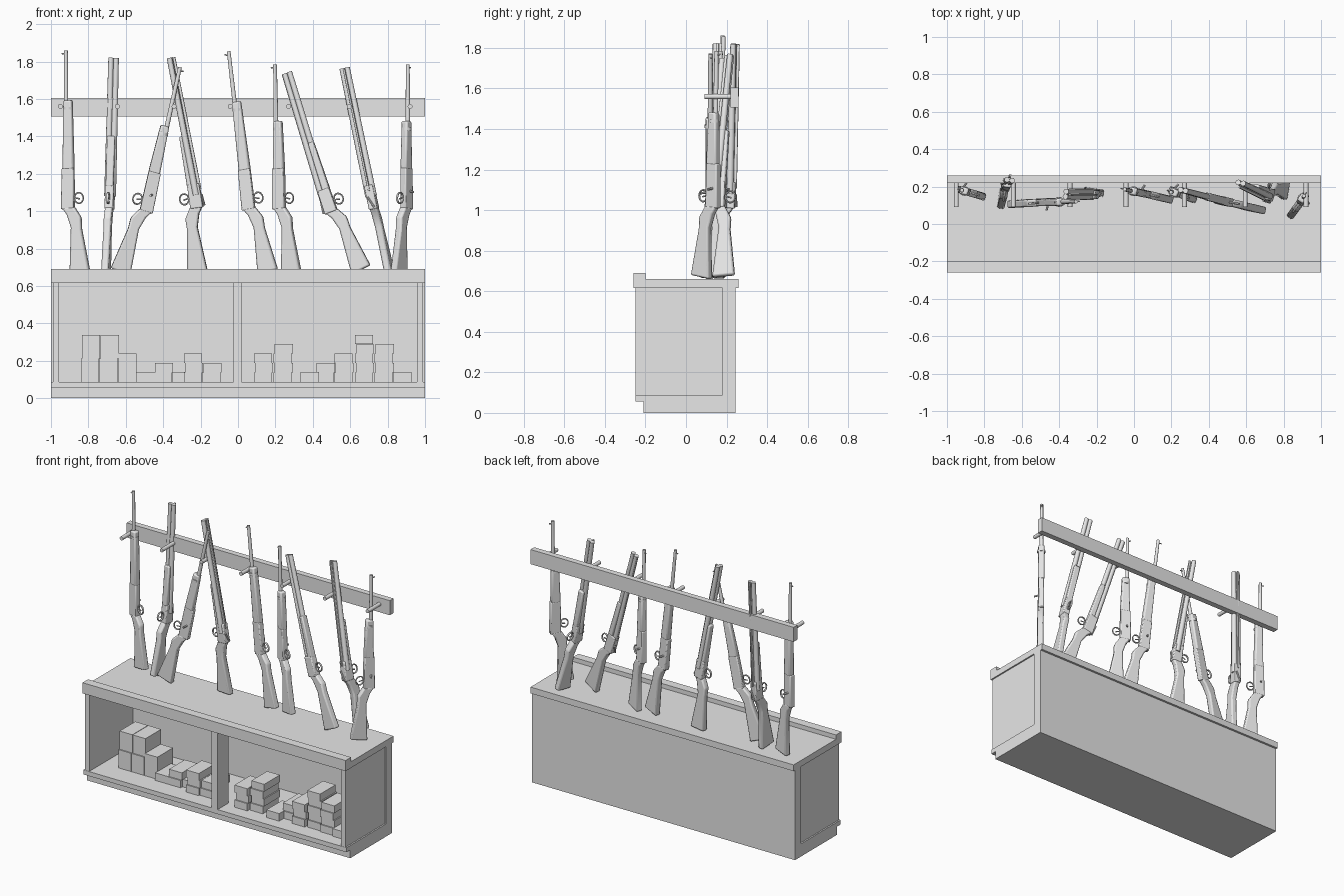
import bpy, bmesh, math
from mathutils import Vector, Matrix

if "Cube" in bpy.data.objects:
    bpy.data.objects.remove(bpy.data.objects["Cube"], do_unlink=True)

grey = bpy.data.materials.new("plain_grey")
grey.use_nodes = True
grey.diffuse_color = (0.8, 0.8, 0.8, 1)
grey.node_tree.nodes["Principled BSDF"].inputs["Base Color"].default_value = (0.8, 0.8, 0.8, 1)


def finish(name, bm, matrix=None, smooth=False, bevel=0):
    bmesh.ops.recalc_face_normals(bm, faces=bm.faces)
    mesh = bpy.data.meshes.new(name)
    bm.to_mesh(mesh)
    bm.free()
    ob = bpy.data.objects.new(name, mesh)
    bpy.context.collection.objects.link(ob)
    mesh.materials.append(grey)
    if matrix:
        ob.matrix_world = matrix
    if bevel:
        mod = ob.modifiers.new("soft_edges", "BEVEL")
        mod.width, mod.segments = bevel, 2
    if smooth:
        bpy.ops.object.select_all(action="DESELECT")
        ob.select_set(True)
        bpy.context.view_layer.objects.active = ob
        bpy.ops.object.shade_smooth_by_angle(angle=math.radians(40))
    return ob


def box(name, x0, x1, y0, y1, z0, z1):
    bm = bmesh.new()
    size = Matrix.Diagonal((x1 - x0, y1 - y0, z1 - z0, 1))
    place = Matrix.Translation(((x0 + x1) / 2, (y0 + y1) / 2, (z0 + z1) / 2))
    bmesh.ops.create_cube(bm, size=1, matrix=place @ size)
    return finish(name, bm)


def rod(name, a, b, radius, matrix=None, tip=None, sides=12):
    a, b = Vector(a), Vector(b)
    bm = bmesh.new()
    turn = (b - a).to_track_quat("Z", "Y").to_matrix().to_4x4()
    bmesh.ops.create_cone(bm, cap_ends=True, segments=sides, radius1=radius,
                          radius2=tip or radius, depth=(b - a).length,
                          matrix=Matrix.Translation((a + b) / 2) @ turn)
    return finish(name, bm, matrix, smooth=True)


def slab(name, points, thick, matrix, bevel=0.007):
    """Extrude a side outline (u, v) evenly about the middle plane."""
    bm = bmesh.new()
    face = bm.faces.new([bm.verts.new((u, -thick / 2, v)) for u, v in points])
    new = bmesh.ops.extrude_face_region(bm, geom=[face])["geom"]
    bmesh.ops.translate(bm, vec=(0, thick, 0),
                        verts=[g for g in new if isinstance(g, bmesh.types.BMVert)])
    return finish(name, bm, matrix, smooth=True, bevel=bevel)


def ring(name, centre, radius, wire, matrix):
    """Wire hoop lying in the side plane."""
    bm = bmesh.new()
    n, m = 14, 6
    loops = []
    for i in range(n):
        a = math.tau * i / n
        loops.append([])
        for j in range(m):
            b = math.tau * j / m
            r = radius + wire * math.cos(b)
            loops[i].append(bm.verts.new((centre[0] + r * math.cos(a), wire * math.sin(b) * 1.6,
                                          centre[1] + r * math.sin(a) * 1.15)))
    for i in range(n):
        for j in range(m):
            k, q = (i + 1) % n, (j + 1) % m
            bm.faces.new((loops[i][j], loops[k][j], loops[k][q], loops[i][q]))
    return finish(name, bm, matrix, smooth=True)


# Cabinet carcass
box("plinth", -1, 1, -0.21, 0.245, 0, 0.056)
box("cabinet_floor", -1, 1, -0.25, 0.245, 0.056, 0.087)
box("back_panel", -0.99, 0.99, 0.225, 0.245, 0.087, 0.617)
box("counter_top", -1, 1, -0.25, 0.26, 0.617, 0.66)
box("counter_front_lip", -1, 1, -0.26, -0.2, 0.617, 0.69)
box("centre_post", -0.025, 0.02, -0.25, -0.13, 0.087, 0.617)
for side, s in (("left", 1), ("right", -1)):
    box(side + "_side_panel", *sorted((s * 0.957, s * 0.99)), -0.248, 0.225, 0.087, 0.617)
    box(side + "_back_stile", *sorted((s * 0.957, s)), 0.18, 0.245, 0.087, 0.617)

# Wall rail and pegs
box("wall_rail", -1, 1, 0.22, 0.26, 1.505, 1.605)
for x in (-0.95, -0.645, -0.342, -0.042, 0.27, 0.595, 0.92):
    rod("peg", (x, 0.09, 1.56), (x, 0.225, 1.56), 0.013)

# Stacked cartons: left edge, front, top height, number of layers
cartons = [(-0.84, -0.1, 0.34, 2), (-0.74, -0.1, 0.34, 2), (-0.64, -0.1, 0.24, 1),
           (-0.545, -0.12, 0.14, 1), (-0.45, -0.12, 0.19, 2), (-0.35, -0.1, 0.14, 1),
           (-0.29, -0.15, 0.24, 3), (-0.19, -0.14, 0.19, 2), (0.085, -0.16, 0.24, 3),
           (0.19, -0.14, 0.29, 4), (0.335, -0.17, 0.14, 1), (0.415, -0.12, 0.19, 2),
           (0.515, -0.15, 0.24, 3), (0.625, -0.14, 0.34, 5), (0.73, -0.15, 0.29, 4),
           (0.83, -0.16, 0.14, 1)]
for x, y, top, layers in cartons:
    h = (top - 0.087) / layers
    for i in range(layers):
        shift = 0.006 * (i % 2)
        box("carton", x + shift, x + 0.097 + shift, y + shift, y + 0.17 + shift,
            0.087 + i * h, 0.087 + (i + 1) * h - 0.001)

# Side outlines of the wooden stocks (u = towards trigger side, v = along the barrel)
BUTT = [(0.02, 0), (0.13, 0.01), (0.085, 0.24), (0.083, 0.3), (0.045, 0.36)]
COMB = [(-0.022, 0.36), (0.005, 0.32), (0.028, 0.25)]


def long_gun(muzzle, butt, drop, kind):
    butt, muzzle = Vector(butt), Vector(muzzle)
    length = (muzzle - butt).length
    w = (muzzle - butt).normalized()
    u = Vector((*drop, 0))
    u = (u - w * u.dot(w)).normalized()
    n = w.cross(u)
    frame = Matrix((u, n, w)).transposed().to_4x4()
    frame.translation = butt
    # Lean the stock outline so the butt centre and the muzzle share one line
    lean = lambda p: (p[0] - 0.07 * (1 - p[1] / length), p[1])
    at = lambda p, off=0: (lean(p)[0], off, p[1])
    outline = lambda pts: [lean(p) for p in pts]

    slab("stock", outline(BUTT + COMB), 0.04, frame, 0.009)
    ring("trigger_guard", lean((0.07, 0.405)), 0.025, 0.004, frame)
    rod("trigger", at((0.04, 0.41)), at((0.075, 0.4)), 0.004, frame, sides=6)
    if kind in ("side_by_side", "stacked"):
        slab("receiver", outline([(0.045, 0.35), (0.038, 0.48), (-0.026, 0.48), (-0.024, 0.35)]),
             0.046, frame, 0.006)
        slab("fore_end", outline([(0.04, 0.47), (0.03, 0.74), (0.0, 0.74), (0.0, 0.47)]),
             0.042, frame)
        for s in (-1, 1):
            du, off = (0, s * 0.014) if kind == "side_by_side" else (s * 0.014, 0)
            rod("barrel", at((du, 0.42), off), at((du, length), off), 0.018, frame, tip=0.0145)
        rod("top_lever", at((-0.03, 0.36), -0.01), at((-0.03, 0.42), 0.015), 0.006, frame, sides=8)
        slab("sight_rib", outline([(-0.016, 0.45), (-0.016, length), (-0.03, length), (-0.032, 0.45)]),
             0.01, frame, 0.001)
    else:
        end = 0.93 if kind == "long_wood" else 0.82
        slab("receiver", outline([(0.045, 0.35), (0.043, 0.57), (-0.022, 0.57), (-0.026, 0.35)]),
             0.038, frame, 0.006)
        slab("fore_end", outline([(0.044, 0.56), (0.034, end), (-0.012, end), (-0.018, 0.56)]),
             0.04, frame, 0.009)
        rod("barrel", at((0, 0.5)), at((0, length)), 0.015, frame, tip=0.01)
        rod("bolt_handle", at((-0.005, 0.45)), at((0.01, 0.44), 0.045), 0.006, frame, sides=8)
        rod("front_sight", at((-0.008, length - 0.02)), at((-0.024, length - 0.015)), 0.004, frame, sides=6)
        rod("barrel_band", at((0.011, end - 0.05)), at((0.011, end - 0.035)), 0.027, frame)


# Muzzle, butt centre, direction of the trigger side, style
long_gun((-0.92, 0.18, 1.86), (-0.85, 0.16, 0.665), (1, -0.3), "long_wood")
long_gun((-0.665, 0.235, 1.82), (-0.705, 0.14, 0.665), (-0.15, -1), "side_by_side")
long_gun((-0.31, 0.12, 1.77), (-0.625, 0.11, 0.67), (-1, -0.1), "short_wood")
long_gun((-0.365, 0.16, 1.82), (-0.21, 0.17, 0.665), (-1, 0.15), "side_by_side")
long_gun((-0.05, 0.185, 1.855), (0.155, 0.14, 0.67), (1, -0.25), "long_wood")
long_gun((0.198, 0.17, 1.785), (0.28, 0.15, 0.665), (1, -0.45), "short_wood")
long_gun((0.262, 0.18, 1.74), (0.655, 0.08, 0.68), (1, -0.2), "stacked")
long_gun((0.57, 0.22, 1.765), (0.81, 0.18, 0.67), (0.2, 1), "side_by_side")
long_gun((0.908, 0.15, 1.785), (0.865, 0.08, 0.665), (-0.6, -0.8), "short_wood")
